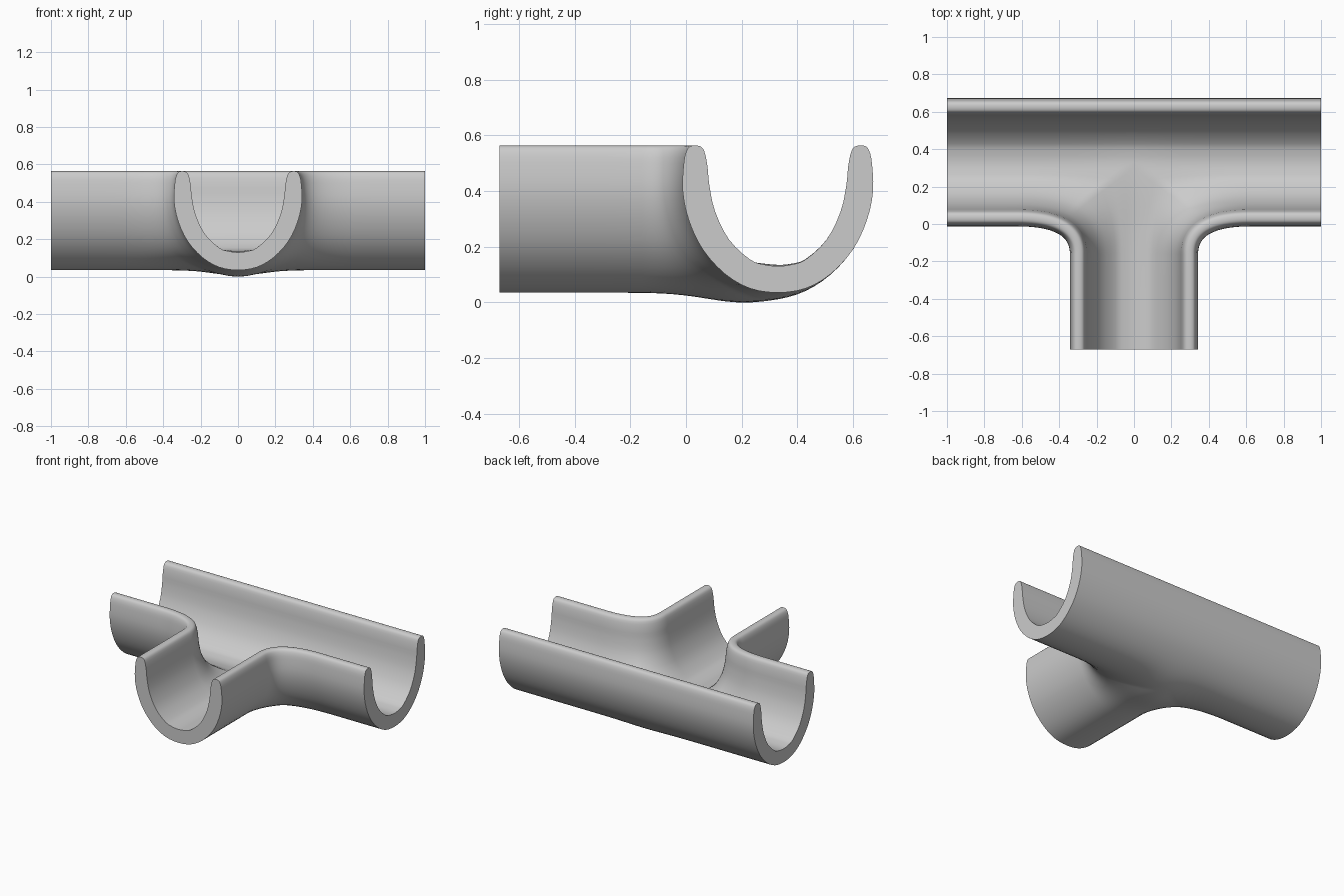
import bpy, bmesh, math
from mathutils import Vector

if "Cube" in bpy.data.objects:
    bpy.data.objects.remove(bpy.data.objects["Cube"])

C = 0.2975            # distance from channel centre line to rim centre
YC = 0.33             # y of the main channel centre line
END = -0.67           # open end of the branch

# Half cross-section (offset from centre, height): outer skin, rim, inner skin
HALF = [(0, .035), (.1, .05), (.19, .102), (.27, .19), (.32, .295), (.342, .4),
        (.338, .5), (.328, .545), (.312, .562), (.283, .562), (.265, .545),
        (.253, .49), (.246, .42), (.225, .325), (.175, .225), (.1, .154), (.05, .136), (0, .13)]


def smooth(points, steps=3):
    """Catmull-Rom through the half profile, level at the centre line."""
    mirror = lambda p: (-p[0], p[1])
    p = [Vector(q) for q in [mirror(points[1])] + points + [mirror(points[-2])]]
    out = []
    for a, b, c, d in zip(p, p[1:], p[2:], p[3:]):
        for k in range(steps):
            t = k / steps
            out.append(.5 * (2*b + (c-a)*t + (2*a-5*b+4*c-d)*t*t + (3*b-a-3*c+d)*t**3))
    return out + [p[-2]]


prof = smooth(HALF)
N = len(prof)


def height(i, x, y):
    """Profile height plus the gentle belly under the junction."""
    z = prof[i].y
    g = math.exp(-(x / .19)**2 - ((y - .21) / .19)**2)
    w = max(0, 1 - z / .32)
    return z - .04 * g * w if i < N / 2 else z + .012 * g * w


# Stations: floor point, rim point and outward direction
stations = []
X0, Y0 = .62, -.16                       # where the corner bend begins and ends
for k in range(4):
    x = 1 + (X0 - 1) * k / 4
    stations.append((Vector((x, YC)), Vector((x, YC - C)), Vector((0, -1))))
M = 32
p0, p1, p2 = Vector((X0, YC - C)), Vector((C, YC - C)), Vector((C, Y0))
for k in range(M + 1):
    t = k / M
    rim = p0*(1-t)**2 + 2*p1*t*(1-t) + p2*t*t
    tan = (p1 - p0)*(1-t) + (p2 - p1)*t
    floor = Vector((X0*(1 - 2*t), YC)) if t <= .5 else Vector((0, YC + (Y0 - YC)*(2*t - 1)))
    stations.append((floor, rim, Vector((-tan.y, tan.x)).normalized()))
for k in range(1, 5):
    y = Y0 + (END - Y0) * k / 4
    stations.append((Vector((0, y)), Vector((C, y)), Vector((1, 0))))


def section(st):
    floor, rim, n = st
    row = []
    for i, p in enumerate(prof):
        s = p.x / C
        w = min(1, s / .85)
        w = w * w * (3 - 2*w)
        q = (floor + (rim - floor)*s)*(1 - w) + (rim + n*(p.x - C))*w
        row.append(Vector((q.x, q.y, height(i, q.x, q.y))))
    return row


front_rows = [section(s) for s in stations]
back_rows = [[Vector((s[0].x, YC + p.x, height(i, s[0].x, YC + p.x)))
              for i, p in enumerate(prof)] for s in stations[:4 + M//2 + 1]]

bm = bmesh.new()


def loft(rows, sx, caps):
    v = [[bm.verts.new((sx*q.x, q.y, q.z)) for q in r] for r in rows]
    for a, b in zip(v, v[1:]):
        for i in range(N - 1):
            bm.faces.new((a[i], a[i+1], b[i+1], b[i]))
    # flat cut ends, bridging outer to inner skin
    for c in caps:
        r = v[c]
        for i in range(N // 2 - 1):
            bm.faces.new((r[i], r[i+1], r[N-2-i], r[N-1-i]))
        if N % 2:
            h = N // 2
            bm.faces.new((r[h-1], r[h], r[h+1]))


for sx in (1, -1):
    loft(front_rows, sx, (0, -1))        # front wall turning into the branch
    loft(back_rows, sx, (0,))            # straight back wall
bmesh.ops.remove_doubles(bm, verts=bm.verts, dist=.0005)
bmesh.ops.recalc_face_normals(bm, faces=bm.faces)

me = bpy.data.meshes.new("tee_channel")
bm.to_mesh(me)
bm.free()
ob = bpy.data.objects.new("tee_channel", me)
bpy.context.collection.objects.link(ob)
bpy.context.view_layer.objects.active = ob
ob.select_set(True)
bpy.ops.object.shade_smooth_by_angle(angle=math.radians(40))
